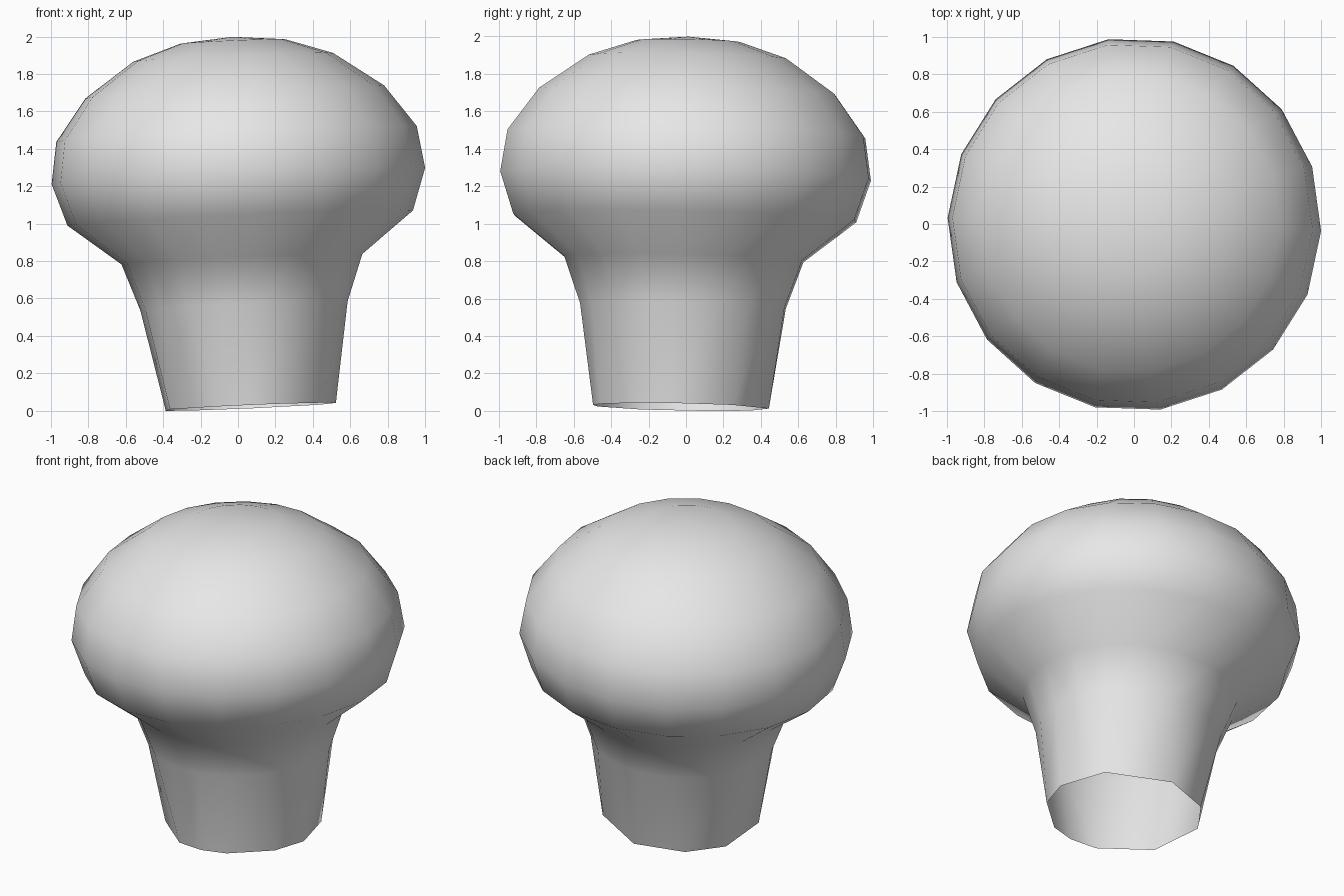
import bpy, bmesh
from math import sin, cos, radians

cube = bpy.data.objects.get("Cube")
if cube:
    bpy.data.objects.remove(cube, do_unlink=True)

SIDES = 18
START = -2

# Radius and height of each ring, from the flared neck up over the cap
PROFILE = [(.555, .54), (.645, .79), (.925, 1.01), (1, 1.235), (.965, 1.46),
           (.8, 1.685), (.535, 1.87), (.28, 1.955)]
# Uneven corners of the open rim at the foot
RIM_RADIUS = .47
RIM_ANGLES = [-4, 36, 88, 128, 160, 207, 251, 273, 293, 329]


def ring_vert(bm, radius, height, angle):
    a = radians(angle)
    return bm.verts.new((radius * cos(a), radius * sin(a), height))


def turn_between(a, b):
    return abs((a - b + 180) % 360 - 180)


bm = bmesh.new()
angles = [START + 360 * k / SIDES for k in range(SIDES)]

# Foot rim: every side of the neck runs down to its nearest rim corner
corners = {a: ring_vert(bm, RIM_RADIUS, 0, a) for a in RIM_ANGLES}
rings = [[corners[min(RIM_ANGLES, key=lambda r: turn_between(r, a))] for a in angles]]
rings += [[ring_vert(bm, r, h, a) for a in angles] for r, h in PROFILE]

# Walls, with triangles where two sides share a corner
for low, high in zip(rings, rings[1:]):
    for k in range(SIDES):
        n = (k + 1) % SIDES
        loop = [low[k], low[n], high[n], high[k]]
        bm.faces.new(list(dict.fromkeys(loop)))

# Crown
pole = bm.verts.new((0, 0, 1.98))
for k in range(SIDES):
    bm.faces.new((rings[-1][k], rings[-1][(k + 1) % SIDES], pole))

mesh = bpy.data.meshes.new("mushroom_knob")
bm.to_mesh(mesh)
bm.free()

# Slightly leaning body
knob = bpy.data.objects.new("mushroom_knob", mesh)
bpy.context.collection.objects.link(knob)
knob.location = (.055, -.027, .021)
knob.rotation_euler = (-.02, -.043, 0)

# Plain light grey
grey = bpy.data.materials.new("light_grey")
grey.use_nodes = True
grey.diffuse_color = (.8, .8, .8, 1)
grey.node_tree.nodes["Principled BSDF"].inputs["Base Color"].default_value = (.8, .8, .8, 1)
mesh.materials.append(grey)

bpy.ops.object.select_all(action='DESELECT')
knob.select_set(True)
bpy.context.view_layer.objects.active = knob
bpy.ops.object.shade_smooth_by_angle(angle=radians(36))
